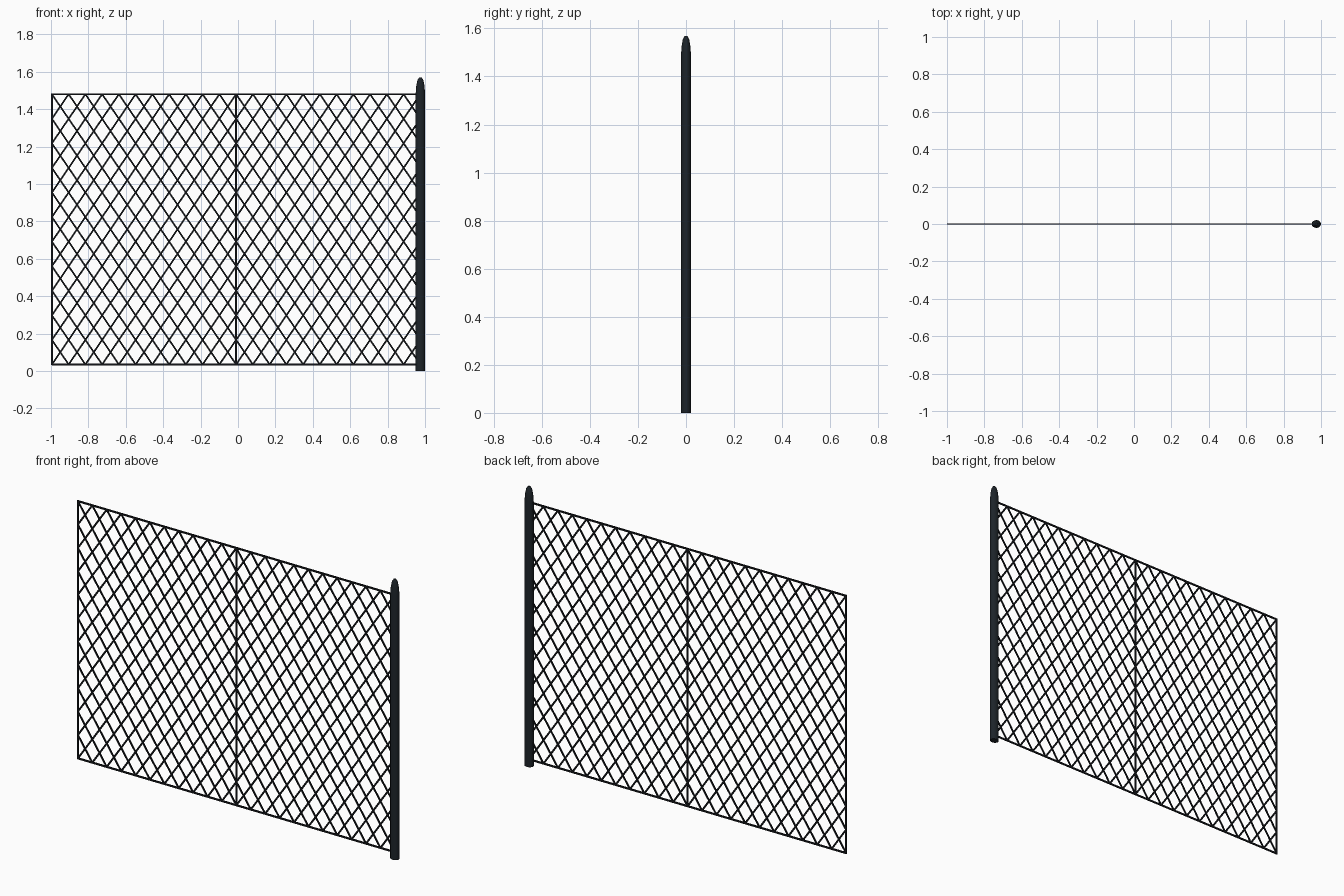
import bpy, bmesh, math
from mathutils import Vector, Matrix

if "Cube" in bpy.data.objects:
    bpy.data.objects.remove(bpy.data.objects["Cube"])

X0, X1 = -0.995, -0.01      # first panel edges
W = X1 - X0
Z0, Z1 = 0.035, 1.48        # bottom and top rails
N = 11                      # diamonds across and down


def material(name, color):
    m = bpy.data.materials.new(name)
    m.diffuse_color = color
    m.use_nodes = True
    m.node_tree.nodes["Principled BSDF"].inputs["Base Color"].default_value = m.diffuse_color
    return m


wire_mat = material("dark_wire", (0.006, 0.007, 0.009, 1))
post_mat = material("dark_metal", (0.012, 0.017, 0.022, 1))


def finish(bm, name, mat):
    me = bpy.data.meshes.new(name)
    bm.to_mesh(me)
    bm.free()
    me.materials.append(mat)
    ob = bpy.data.objects.new(name, me)
    bpy.context.collection.objects.link(ob)
    return ob


def strip(bm, a, b, width, depth=0.005):
    """Flat bar between two points in the fence plane."""
    a, b = Vector(a), Vector(b)
    d = b - a
    m = (Matrix.Translation((a + b) / 2) @ Matrix.Rotation(math.atan2(d.x, d.z), 4, 'Y')
         @ Matrix.Diagonal((width, depth, d.length, 1)))
    bmesh.ops.create_cube(bm, size=1, matrix=m)


def lattice(name, x0):
    """Diagonal wires clipped to one panel; u runs right, v runs down."""
    bm = bmesh.new()

    def wire(u0, v0, u1, v1):
        p = [(x0 + u / N * W, 0, Z1 - v / N * (Z1 - Z0)) for u, v in ((u0, v0), (u1, v1))]
        strip(bm, p[0], p[1], 0.009)

    for k in range(1 - N, N):           # falling wires
        wire(max(0, k), max(0, -k), min(N, N + k), min(N, N - k))
    for k in range(1, 2 * N):           # rising wires
        wire(max(0, k - N), min(N, k), min(N, k), max(0, k - N))
    return finish(bm, name, wire_mat)


# Two wire mesh panels
lattice("left_mesh", X0)
lattice("right_mesh", X1)

# Frame rails and uprights
bm = bmesh.new()
for z in (Z0, Z1):
    strip(bm, (X0, 0, z), (X1 + W, 0, z), 0.01)
for x in (X0, X1, X1 + W):
    strip(bm, (x, 0, Z0 - 0.004), (x, 0, Z1 + 0.004), 0.01)
finish(bm, "panel_frame", wire_mat)

# Smooth oval post with a rounded tip
SIDES = 16
bm = bmesh.new()
profile = [(1, 0), (1, 1.485), (0.88, 1.525), (0.64, 1.555), (0.28, 1.569)]
rings = [[bm.verts.new((0.975 + 0.025 * r * math.cos(i * math.tau / SIDES),
                        0.021 * r * math.sin(i * math.tau / SIDES), z))
          for i in range(SIDES)] for r, z in profile]
for lo, hi in zip(rings, rings[1:]):
    for i in range(SIDES):
        j = (i + 1) % SIDES
        bm.faces.new((lo[i], lo[j], hi[j], hi[i])).smooth = True
bm.faces.new(rings[0][::-1])
bm.faces.new(rings[-1]).smooth = True
post = finish(bm, "post", post_mat)
bpy.context.view_layer.objects.active = post
post.select_set(True)
bpy.ops.object.shade_smooth_by_angle(angle=math.radians(50))
